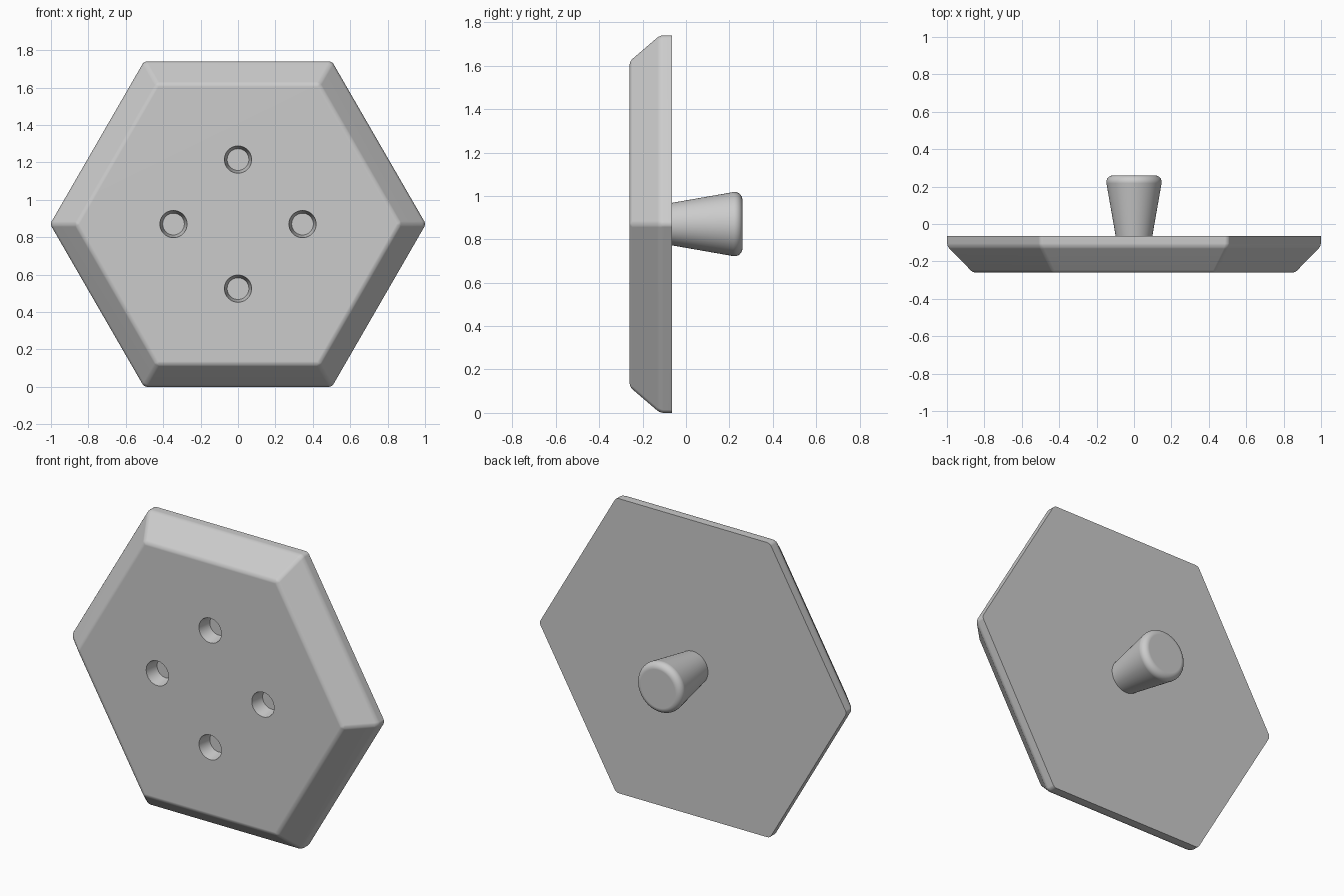
import bpy, bmesh
from math import sin, cos, pi, radians

if "Cube" in bpy.data.objects:
    bpy.data.objects.remove(bpy.data.objects["Cube"])

CENTRE_Z = 0.87
BACK, FRONT = -0.065, -0.26

grey = bpy.data.materials.new("light_grey")
grey.use_nodes = True
colour = (0.6, 0.6, 0.6, 1)
grey.diffuse_color = colour
grey.node_tree.nodes["Principled BSDF"].inputs["Base Color"].default_value = colour


def loft(name, rings, sides, x=0, z=CENTRE_Z, bevel=0):
    """Closed solid along y from (y, radius) rings; bevel rounds all but the first rim."""
    bm = bmesh.new()
    loops = [[bm.verts.new((x + r * cos(2 * pi * i / sides), y, z + r * sin(2 * pi * i / sides)))
              for i in range(sides)] for y, r in rings]
    for a, b in zip(loops, loops[1:]):
        for i in range(sides):
            j = (i + 1) % sides
            bm.faces.new((a[i], a[j], b[j], b[i]))
    bm.faces.new(loops[0])
    bm.faces.new(loops[-1])
    bmesh.ops.recalc_face_normals(bm, faces=bm.faces)
    if bevel:
        edges = [e for e in bm.edges if not all(v in loops[0] for v in e.verts)]
        bmesh.ops.bevel(bm, geom=edges, offset=bevel, segments=3, profile=0.5, affect='EDGES')
    mesh = bpy.data.meshes.new(name)
    bm.to_mesh(mesh)
    bm.free()
    mesh.materials.append(grey)
    obj = bpy.data.objects.new(name, mesh)
    bpy.context.collection.objects.link(obj)
    return obj


def activate(obj):
    bpy.ops.object.select_all(action='DESELECT')
    obj.select_set(True)
    bpy.context.view_layer.objects.active = obj


def smooth(obj):
    activate(obj)
    bpy.ops.object.shade_smooth_by_angle(angle=radians(32))
    mod = obj.modifiers.new("even_shading", 'WEIGHTED_NORMAL')
    mod.keep_sharp = True


# Hexagonal plate with a sloped front border
plate = loft("hexagon_plate", [(BACK, 1.0046), (-0.12, 1.0046), (FRONT, 0.866)], 6, bevel=0.016)

# Four tapered blind holes in the front
activate(plate)
for k in range(4):
    x, z = 0.345 * cos(k * pi / 2), CENTRE_Z + 0.345 * sin(k * pi / 2)
    cutter = loft("hole_cutter", [(FRONT - 0.08, 0.088), (FRONT + 0.08, 0.058)], 40, x, z)
    cutter.hide_render = True
    mod = plate.modifiers.new("hole", 'BOOLEAN')
    mod.operation, mod.solver, mod.object = 'DIFFERENCE', 'EXACT', cutter
    bpy.ops.object.modifier_apply(modifier=mod.name)
    bpy.data.objects.remove(cutter)
smooth(plate)

# Flared knob on the back with a rounded end
fillet = 0.036
rings = [(BACK - 0.01, 0.097), (BACK, 0.098)]
for s in range(9):
    a = radians(-10 + 100 * s / 8)
    rings.append((0.26 - fillet + fillet * sin(a), 0.148 - fillet + fillet * cos(a)))
smooth(loft("knob", rings, 56))
